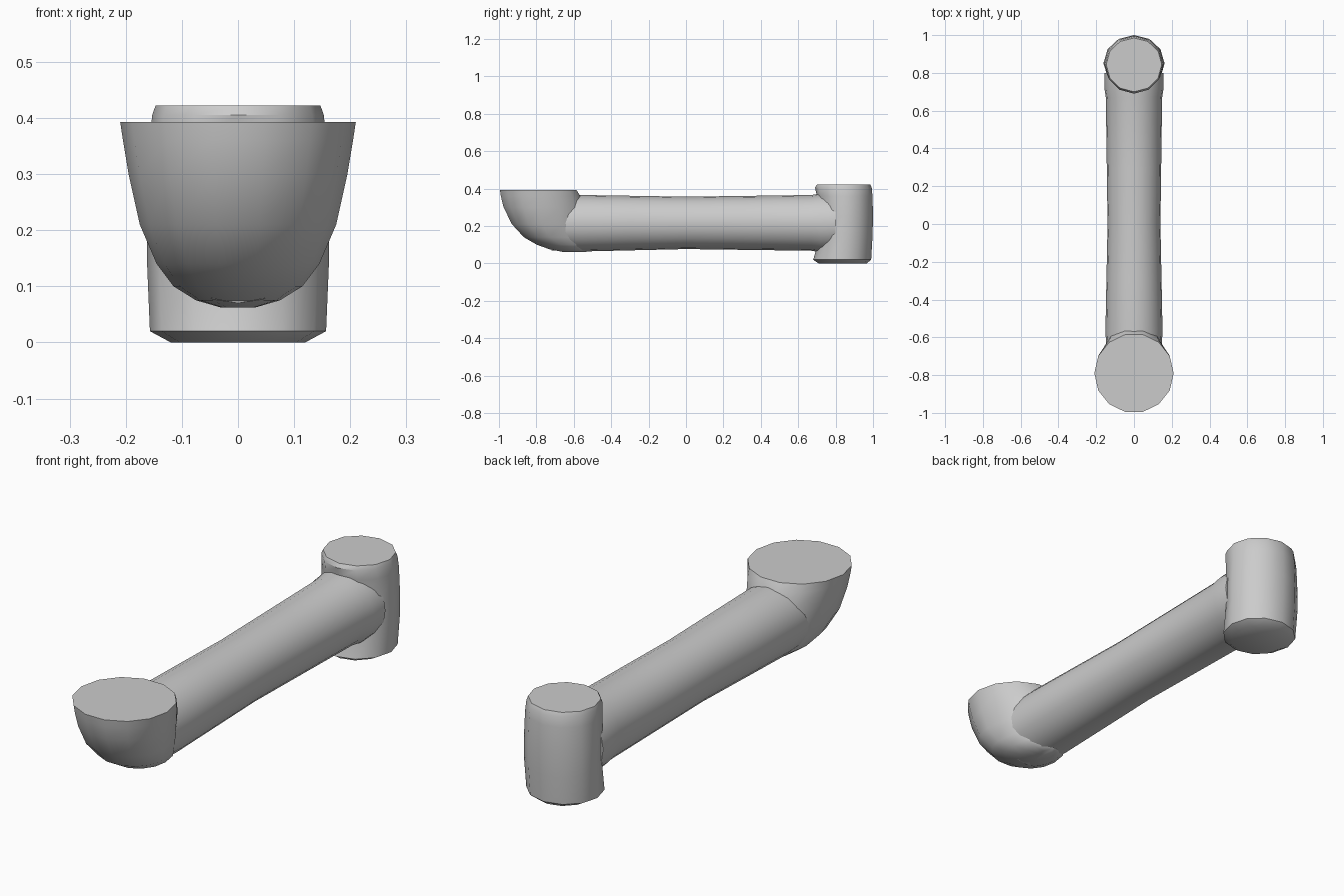
import bpy, bmesh, math
from mathutils import Vector

if "Cube" in bpy.data.objects:
    bpy.data.objects.remove(bpy.data.objects["Cube"])

grey = bpy.data.materials.new("plain_grey")
grey.use_nodes = True
grey.diffuse_color = (0.6, 0.6, 0.6, 1)
grey.node_tree.nodes["Principled BSDF"].inputs["Base Color"].default_value = (0.6, 0.6, 0.6, 1)


def loft(name, rings, sides, angle):
    """Skin closed rings, each a function of the angle around the part."""
    bm = bmesh.new()
    rows = [[bm.verts.new(ring(2 * math.pi * i / sides)) for i in range(sides)] for ring in rings]
    for a, b in zip(rows, rows[1:]):
        for i in range(sides):
            j = (i + 1) % sides
            bm.faces.new((a[i], a[j], b[j], b[i]))
    bm.faces.new(rows[0])
    bm.faces.new(rows[-1])
    bmesh.ops.recalc_face_normals(bm, faces=bm.faces)
    mesh = bpy.data.meshes.new(name)
    bm.to_mesh(mesh)
    bm.free()
    mesh.materials.append(grey)
    obj = bpy.data.objects.new(name, mesh)
    bpy.context.collection.objects.link(obj)
    bpy.ops.object.select_all(action='DESELECT')
    obj.select_set(True)
    bpy.context.view_layer.objects.active = obj
    bpy.ops.object.shade_smooth_by_angle(angle=math.radians(angle))
    return obj


def flat_ring(z, front, mid, back, half_width):
    """Horizontal egg-shaped ring, widest at mid."""
    def point(t):
        s = math.sin(t)
        return Vector((half_width * math.cos(t), mid + s * (back - mid if s > 0 else mid - front), z))
    return point


def tube_ring(y, radius, z):
    return lambda t: Vector((radius * math.cos(t), y, z + radius * math.sin(t)))


# Connecting tube, slightly waisted in the middle
tube = [(-0.72, 0.145, 0.215), (-0.56, 0.151, 0.215), (-0.3, 0.146, 0.216), (0, 0.14, 0.217),
        (0.3, 0.144, 0.217), (0.67, 0.149, 0.217), (0.72, 0.157, 0.217), (0.8, 0.157, 0.217)]
loft("connecting_tube", [tube_ring(*r) for r in tube], 20, 40)

# Rounded cup with a flat top, blending back into the tube
cup = [(0.062, -0.66, -0.60, -0.53, 0.03), (0.075, -0.73, -0.63, -0.52, 0.075),
       (0.10, -0.80, -0.67, -0.51, 0.115), (0.14, -0.87, -0.73, -0.51, 0.145),
       (0.21, -0.935, -0.77, -0.52, 0.175), (0.30, -0.98, -0.785, -0.54, 0.195),
       (0.36, -0.995, -0.79, -0.56, 0.205), (0.393, -1.0, -0.79, -0.58, 0.21)]
loft("rounded_cup", [flat_ring(*r) for r in cup], 14, 45)

# Upright end post with bevelled rims
post = [(0.0, 0.71, 0.84, 0.965, 0.12), (0.02, 0.68, 0.84, 0.99, 0.157),
        (0.14, 0.715, 0.85, 0.997, 0.162), (0.25, 0.715, 0.85, 1.0, 0.162),
        (0.36, 0.70, 0.85, 0.997, 0.157), (0.405, 0.69, 0.845, 0.993, 0.153),
        (0.422, 0.70, 0.845, 0.985, 0.147)]
loft("end_post", [flat_ring(*r) for r in post], 12, 40)
